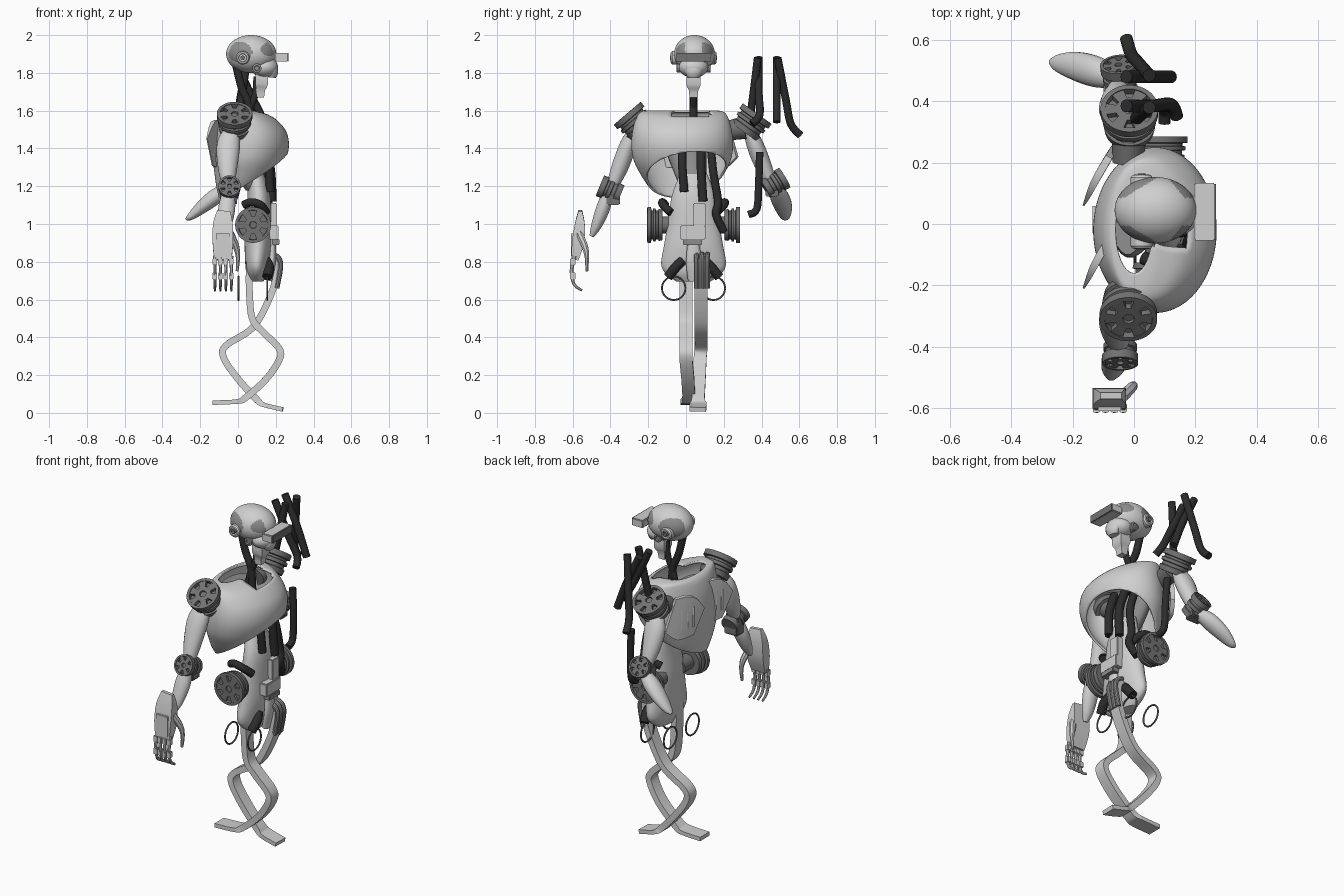
import bpy, bmesh, math
from mathutils import Vector

old = bpy.data.objects.get("Cube")
if old:
    bpy.data.objects.remove(old)


def material(name, value):
    m = bpy.data.materials.new(name)
    m.use_nodes = True
    colour = (value, value, value, 1)
    m.diffuse_color = colour
    m.node_tree.nodes["Principled BSDF"].inputs["Base Color"].default_value = colour
    return m


SHELL = material("light grey shell", 0.63)
GREY = material("mid grey panel", 0.27)
METAL = material("dark grey metal", 0.17)
RUBBER = material("black rubber", 0.025)
MID_Y = 0.04  # centre plane of the head, waist and hips


def finish(name, bm, mat, angle=35):
    bmesh.ops.recalc_face_normals(bm, faces=bm.faces[:])
    me = bpy.data.meshes.new(name)
    bm.to_mesh(me)
    bm.free()
    me.materials.append(mat)
    me.shade_smooth()
    me.set_sharp_from_angle(angle=math.radians(angle))
    ob = bpy.data.objects.new(name, me)
    bpy.context.scene.collection.objects.link(ob)
    return ob


def spline(rows, steps):
    """Catmull-Rom through rows of equal length."""
    out = []
    for i in range(len(rows) - 1):
        a, b = rows[max(i - 1, 0)], rows[i]
        c, d = rows[i + 1], rows[min(i + 2, len(rows) - 1)]
        for k in range(steps):
            t = k / steps
            out.append([q + 0.5 * t * (r - p + t * (2 * p - 5 * q + 4 * r - s + t * (3 * (q - r) + s - p)))
                        for p, q, r, s in zip(a, b, c, d)])
    return out + [list(rows[-1])]


def loft(name, rows, mat, sides=20, steps=5, side=(0, 1, 0), normal=None, caps=True):
    """Rows are x, y, z, half width along side, half depth across it."""
    rows = spline(rows, steps)
    pts = [Vector(r[:3]) for r in rows]
    bm = bmesh.new()
    rings = []
    grow = math.sqrt(2) if sides == 4 else 1
    for i, r in enumerate(rows):
        t = Vector(normal) if normal else pts[min(i + 1, len(pts) - 1)] - pts[max(i - 1, 0)]
        t.normalize()
        u = Vector(side)
        u = (u - t * u.dot(t)).normalized()
        v = t.cross(u)
        ring = []
        for k in range(sides):
            a = math.tau * (k + 0.5) / sides
            ring.append(bm.verts.new(pts[i] + grow * (u * math.cos(a) * r[3] + v * math.sin(a) * r[4])))
        rings.append(ring)
    for p, q in zip(rings, rings[1:]):
        for k in range(sides):
            bm.faces.new((p[k], p[(k + 1) % sides], q[(k + 1) % sides], q[k]))
    if caps:
        bm.faces.new(rings[0])
        bm.faces.new(rings[-1])
    return finish(name, bm, mat)


def tube(name, points, radius, mat=RUBBER, sides=14):
    return loft(name, [(*p, radius, radius) for p in points], mat, sides, 5, (1, 0.2, 0.1))


def box(name, centre, size, mat):
    bm = bmesh.new()
    bmesh.ops.create_cube(bm, size=1)
    bmesh.ops.scale(bm, vec=size, verts=bm.verts)
    bmesh.ops.translate(bm, vec=centre, verts=bm.verts)
    bmesh.ops.bevel(bm, geom=bm.edges[:], offset=min(size) * 0.1, segments=2, affect='EDGES')
    return finish(name, bm, mat)


def ball(name, centre, radii, mat):
    bm = bmesh.new()
    bmesh.ops.create_uvsphere(bm, u_segments=96, v_segments=64, radius=1)
    bmesh.ops.scale(bm, vec=radii, verts=bm.verts)
    bmesh.ops.translate(bm, vec=centre, verts=bm.verts)
    return finish(name, bm, mat)


def lathe(name, centre, axis, profile, mat, sides=40):
    c, n = Vector(centre), Vector(axis).normalized()
    rows = [(*(c + n * t), r, r) for t, r in profile]
    return loft(name, rows, mat, sides, 1, (1, 0, 0), n)


def wheel(name, centre, axis, r, depth):
    """Grooved joint drum with a spoked, recessed outer face."""
    h = depth / 2
    lathe(name + "_drum", centre, axis,
          [(-h, r * .85), (-h * .5, r * .9), (-h * .45, r * .8), (-h * .15, r * .8), (-h * .1, r * .93),
           (h * .2, r * .93), (h * .25, r * .82), (h * .45, r * .82), (h * .5, r),
           (h, r), (h * 1.01, r * .83), (h * .6, r * .81)], METAL)
    c, n = Vector(centre), Vector(axis).normalized()
    lathe(name + "_hub", c, n, [(h * .5, r * .48), (h * .95, r * .48), (h * .96, r * .2), (h * .8, r * .18)], METAL)
    u = Vector((1, 0, 0))
    u = (u - n * u.dot(n)).normalized()
    v = n.cross(u)
    for k in range(6):
        a = math.tau * k / 6
        d = u * math.cos(a) + v * math.sin(a)
        p, q = c + n * h * .75 + d * r * .35, c + n * h * .75 + d * r * .85
        loft(f"{name}_spoke_{k + 1}", [(*p, r * .15, h * .2), (*q, r * .24, h * .2)], METAL, 4, 1, n.cross(d))


# Head: cranium with grey side panels, face, chin, visor and ear caps
cranium = ball("cranium", (0.07, MID_Y + .005, 1.9), (.133, .108, .1), SHELL)
cranium.data.materials.append(GREY)
for f in cranium.data.polygons:
    x, y, z = f.center
    temple = math.hypot((x - .01) / .065, (z - 1.91) / .055) < 1
    cheek = math.hypot((x - .165) / .045, (z - 1.925) / .035) < 1
    f.material_index = int(abs(y - MID_Y) > .045 and (temple or cheek))
ball("lower_face", (.14, MID_Y, 1.83), (.072, .078, .055), SHELL)
loft("muzzle", [(.15, MID_Y, 1.86, .06, .05), (.18, MID_Y, 1.81, .05, .035), (.18, MID_Y, 1.775, .03, .02)], SHELL)
loft("chin", [(.125, MID_Y, 1.8, .036, .033), (.125, MID_Y, 1.74, .038, .033), (.12, MID_Y, 1.715, .026, .025),
              (.12, MID_Y, 1.67, .022, .018)], SHELL, 4, 2)
box("visor", (.23, MID_Y, 1.883), (.07, .187, .046), SHELL)
box("visor_lens", (.264, MID_Y, 1.883), (.008, .182, .043), METAL)
for s, tag in ((1, "left"), (-1, "right")):
    lathe(tag + "_ear", (.025, MID_Y + s * .1, 1.88), (0, s, 0),
          [(-.03, .036), (.012, .036), (.02, .03), (.021, .022), (.008, .02)], SHELL)
    lathe(tag + "_ear_core", (.025, MID_Y + s * .1, 1.88), (0, s, 0), [(0, .012), (.024, .012)], METAL, 16)
    lathe(tag + "_jaw_pivot", (.1, MID_Y + s * .07, 1.825), (0, s, 0),
          [(-.02, .024), (.018, .024), (.02, .014), (.01, .012)], GREY)

# Neck tubes
tube("neck_rear_tube", [(-.01, MID_Y, 1.84), (.02, MID_Y, 1.72), (.06, MID_Y, 1.62), (.07, MID_Y, 1.45)], .021)
tube("neck_front_tube", [(.1, MID_Y, 1.78), (.09, MID_Y, 1.68), (.05, MID_Y, 1.58), (.03, MID_Y, 1.45)], .018)

# Chest shell, trimmed by a slanted plane, with a notch at the neck
chest = loft("chest_shell",
             [(.0, -.02, 1.602, .14, .06), (.01, -.02, 1.597, .21, .09), (.04, -.02, 1.57, .24, .14),
              (.065, -.02, 1.5, .262, .185), (.07, -.02, 1.42, .27, .2), (.06, -.02, 1.34, .258, .193),
              (.045, -.02, 1.27, .225, .17), (.02, -.02, 1.2, .18, .135), (.0, -.02, 1.13, .12, .1)],
             SHELL, 64, 5, (0, 1, 0), (0, 0, 1), False)
bm = bmesh.new()
bm.from_mesh(chest.data)
bmesh.ops.bisect_plane(bm, geom=bm.verts[:] + bm.edges[:] + bm.faces[:], plane_co=(.27, -.02, 1.38),
                       plane_no=(-.64, -.15, 1), clear_inner=True)
notch = [f for f in bm.faces if f.calc_center_median().z > 1.57 and f.calc_center_median().x > 0
         and abs(f.calc_center_median().y - .03) < .1]
bmesh.ops.delete(bm, geom=notch, context='FACES')
bm.to_mesh(chest.data)
bm.free()
shell = chest.modifiers.new("thickness", 'SOLIDIFY')
shell.thickness = .012
shell.offset = -1
loft("inner_torso", [(-.02, 0, 1.55, .1, .05), (-.01, 0, 1.42, .11, .06), (.03, .02, 1.3, .09, .055),
                     (.08, MID_Y, 1.2, .07, .045)], GREY)

# Shoulder blades tapering to a rear tip, with raised ribs
for tag, dy in (("left", 0), ("right", -.27)):
    loft(tag + "_shoulder_blade",
         [(-.065, .245 + dy, 1.45, .1, .012), (-.11, .17 + dy, 1.42, .13, .012), (-.15, .09 + dy, 1.38, .08, .003)],
         SHELL, 4, 3, (0, 0, 1))
    for k in range(3):
        y = .125 + k * .035
        x = -.155 + (y - .09) * .53
        loft(f"{tag}_blade_rib_{k + 1}", [(x, y + dy, 1.48, .01, .01), (x, y + dy, 1.36, .01, .01)], SHELL, 8, 1)

# Waist shell and front spine
loft("waist_shell",
     [(.09, MID_Y, 1.27, .07, .045), (.11, MID_Y, 1.15, .115, .06), (.105, MID_Y, 1.0, .138, .07),
      (.105, MID_Y, .88, .158, .07), (.1, MID_Y, .79, .172, .062), (.1, MID_Y, .74, .15, .055),
      (.1, MID_Y, .695, .09, .035)], SHELL, 40, 5, (0, 1, 0), (0, 0, 1))
box("spine_column", (.185, .07, 1.04), (.04, .065, .14), SHELL)
box("belt_block", (.19, .035, .955), (.05, .135, .075), SHELL)
box("belt_latch", (.2, .035, .905), (.04, .1, .03), GREY)
loft("groin_plate", [(.18, .04, .92, .03, .02), (.18, .04, .8, .04, .02), (.16, .04, .7, .03, .02)], SHELL)

# Hip drums, hip cables and hanging rings
for s, tag in ((1, "left"), (-1, "right")):
    y = lambda d: MID_Y + s * d
    wheel(tag + "_hip", (.08, y(.205), .995), (0, s, 0), .095, .08)
    lathe(tag + "_hip_axle", (.08, y(.14), .995), (0, s, 0), [(-.06, .045), (.04, .045)], METAL)
    tube(tag + "_hip_cable", [(.03, y(.15), 1.1), (.07, y(.165), 1.115), (.12, y(.16), 1.1), (.15, y(.12), 1.06)], .022)
    tube(tag + "_thigh_cable", [(.15, y(.06), .805), (.165, y(.095), .77), (.155, y(.135), .72)], .026)
    for x in (.003, .155):
        loop = [(x, y(.105) + .062 * math.cos(a), .66 + .062 * math.sin(a))
                for a in (math.tau * k / 16 for k in range(17))]
        tube(f"{tag}_{'rear' if x < .1 else 'front'}_hanging_ring", loop, .005, METAL, 8)

# Belly cables
tube("belly_cable_right", [(.12, -.02, 1.45), (.16, -.02, 1.32), (.17, -.01, 1.17)], .023)
tube("belly_cable_middle", [(.12, .08, 1.45), (.17, .08, 1.3), (.18, .09, 1.12)], .024)
tube("belly_cable_left", [(.1, .13, 1.42), (.15, .145, 1.27), (.16, .17, 1.12), (.17, .16, 1.05), (.15, .2, .96)], .022)
tube("side_cable", [(.09, .39, 1.38), (.1, .385, 1.22), (.1, .375, 1.08), (.1, .33, 1.05)], .02)

# Loose cables above the left shoulder
tube("loose_cable_1", [(-.025, .385, 1.88), (.06, .385, 1.7), (.12, .39, 1.58), (.14, .35, 1.53)], .021)
tube("loose_cable_2", [(.05, .38, 1.88), (.02, .355, 1.68), (0, .335, 1.54), (0, .32, 1.49)], .021)
tube("loose_cable_3", [(-.025, .48, 1.88), (.06, .48, 1.7), (.12, .48, 1.54)], .021)
tube("loose_cable_4", [(.05, .485, 1.88), (.01, .53, 1.65), (-.01, .555, 1.53), (-.025, .605, 1.47)], .021)

# Right arm
wheel("right_shoulder", (-.018, -.272, 1.54), (0, -.65, .76), .094, .12)
loft("right_shoulder_link", [(-.02, -.19, 1.48, .05, .05), (-.015, -.25, 1.515, .06, .06)], METAL)
loft("right_upper_arm", [(-.03, -.27, 1.5, .04, .03), (-.05, -.305, 1.42, .062, .045), (-.055, -.35, 1.3, .052, .045),
                         (-.05, -.395, 1.19, .03, .03)], SHELL, 20, 5, (1, 0, 0))
wheel("right_elbow", (-.045, -.4, 1.18), (0, -.92, .38), .059, .12)
box("right_elbow_clamp", (-.05, -.385, 1.15), (.09, .07, .1), METAL)
loft("right_forearm", [(-.05, -.415, 1.16, .035, .03), (-.06, -.44, 1.08, .045, .037), (-.07, -.475, .99, .035, .028),
                       (-.075, -.5, .935, .015, .012)], SHELL, 20, 5, (1, 0, 0))

# Right hand
loft("palm", [(-.075, -.56, 1.07, .035, .01), (-.08, -.562, 1.0, .052, .026), (-.08, -.572, .9, .054, .032),
              (-.08, -.588, .81, .046, .018)], SHELL, 4, 3, (1, 0, 0))
box("hand_back_plate", (-.08, -.6, .89), (.075, .02, .12), SHELL)
for k in range(4):
    x = -.122 + k * .029
    loft(f"finger_{k + 1}", [(x, -.592, .83, .011, .013), (x, -.606, .75, .009, .011), (x, -.592, .68, .008, .009),
                             (x, -.55, .648, .006, .007)], SHELL, 8, 3, (1, 0, 0))
    for z in (.8, .725):
        box(f"knuckle_{k + 1}", (x, -.6, z), (.024, .028, .035), SHELL)
loft("thumb", [(-.04, -.565, .95, .02, .02), (-.01, -.535, .88, .018, .018), (.0, -.525, .82, .012, .012),
               (-.005, -.525, .75, .008, .008)], SHELL, 8, 3, (1, 0, 0))

# Left arm, which ends at the forearm
wheel("left_shoulder", (-.015, .342, 1.535), (0, .58, .81), .094, .12)
loft("left_shoulder_link", [(-.02, .2, 1.49, .05, .05), (-.015, .31, 1.51, .06, .06)], METAL)
loft("left_upper_arm", [(-.03, .335, 1.5, .04, .03), (-.05, .365, 1.42, .062, .045), (-.055, .405, 1.32, .052, .045),
                        (-.05, .45, 1.22, .03, .03)], SHELL, 20, 5, (1, 0, 0))
wheel("left_elbow", (-.045, .47, 1.215), (-.1, .85, .5), .06, .12)
box("left_elbow_clamp", (-.055, .455, 1.19), (.09, .07, .09), METAL)
loft("left_forearm", [(-.05, .47, 1.19, .03, .03), (-.12, .495, 1.145, .05, .042), (-.19, .515, 1.09, .047, .035),
                      (-.25, .525, 1.04, .028, .02), (-.275, .53, 1.025, .008, .006)], SHELL)

# Legs: two crossing spring blades that thin out into flat, wider feet
paths = {
    "right_leg_blade": [(.06, 0, .8), (.06, 0, .65), (.075, .0, .5), (.13, .0, .43), (.215, .0, .345), (.22, .0, .285),
                        (.15, .01, .18), (.04, .015, .08), (-.01, .015, .06), (-.135, .015, .054)],
    "left_leg_blade": [(.17, .085, .78), (.185, .085, .81), (.208, .085, .78), (.19, .08, .67), (.125, .08, .52),
                       (.06, .08, .435), (-.065, .08, .355), (-.075, .075, .29), (0, .07, .18), (.1, .065, .07),
                       (.14, .065, .042), (.238, .062, .018)],
}
for name, path in paths.items():
    loft(name, [(*p, .034 if p[2] > .065 else .044, .018 if p[2] > .065 else .012) for p in path], SHELL, 4, 5)

# Dampers wrapping the front of the left hook
for k in range(3):
    y = .055 + k * .029
    tube(f"hook_damper_{k + 1}", [(.18, y, .84), (.215, y, .82), (.225, y, .77), (.205, y, .66)], .014, GREY, 10)
